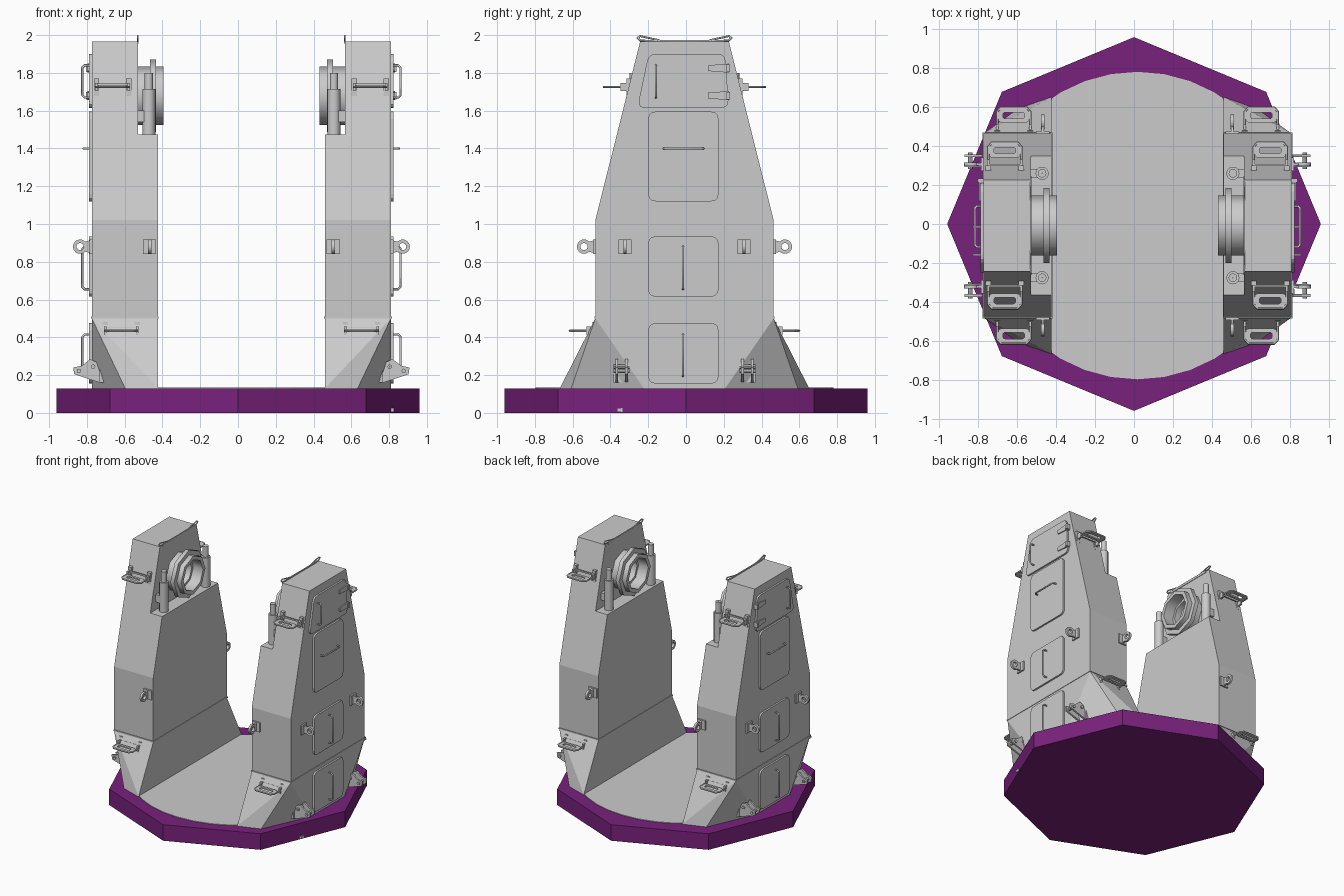
import bpy, bmesh, math
from mathutils import Vector as V, Matrix

if "Cube" in bpy.data.objects:
    bpy.data.objects.remove(bpy.data.objects["Cube"])

CX, CY = 0.018, -0.008          # the towers mirror around this point
IN, SH, OUT = 0.442, 0.548, 0.792   # inner wall, shoulder wall, outer wall


def finish(name, bm, mx=True, my=False, smooth=None, color=None):
    bmesh.ops.recalc_face_normals(bm, faces=bm.faces[:])
    me = bpy.data.meshes.new(name)
    bm.to_mesh(me)
    bm.free()
    ob = bpy.data.objects.new(name, me)
    ob.location = (CX, CY, 0) if mx else (0, 0, 0)
    bpy.context.collection.objects.link(ob)
    if smooth:
        for p in me.polygons:
            p.use_smooth = True
        me.set_sharp_from_angle(angle=math.radians(smooth))
    if mx:
        m = ob.modifiers.new("mirror", 'MIRROR')
        m.use_axis = (True, my, False)
        m.use_mirror_merge = False
    if color:
        mat = bpy.data.materials.new(name)
        mat.diffuse_color = color
        mat.use_nodes = True
        mat.node_tree.nodes["Principled BSDF"].inputs["Base Color"].default_value = mat.diffuse_color
        me.materials.append(mat)
    return ob


def prism(bm, pts, vec):
    """Polygon pushed along a vector."""
    f = bm.faces.new([bm.verts.new(p) for p in pts])
    r = bmesh.ops.extrude_face_region(bm, geom=[f], use_keep_orig=True)
    bmesh.ops.translate(bm, verts=[g for g in r["geom"] if isinstance(g, bmesh.types.BMVert)], vec=vec)


def box(bm, x0, x1, y0, y1, z0, z1):
    prism(bm, [(x0, y0, z0), (x1, y0, z0), (x1, y1, z0), (x0, y1, z0)], (0, 0, z1 - z0))


def lathe(bm, profile, centre, axis, n):
    """Closed (along, radius) profile turned around an axis."""
    q = V((0, 0, 1)).rotation_difference(V(axis))
    rings = [[bm.verts.new(V(centre) + q @ V((r * math.cos(a), r * math.sin(a), h)))
              for a in [2 * math.pi * i / n for i in range(n)]] for h, r in profile]
    for a, b in zip(rings, rings[1:] + rings[:1]):
        for i in range(n):
            j = (i + 1) % n
            bm.faces.new((a[i], a[j], b[j], b[i]))


def tube(bm, pts, r, normal, n=6):
    """Round bar along a flat path."""
    pts, N, rings = [V(p) for p in pts], V(normal), []
    for i, p in enumerate(pts):
        a = (p - pts[i - 1]).normalized() if i else (pts[1] - p).normalized()
        b = (pts[i + 1] - p).normalized() if i < len(pts) - 1 else a
        t = (a + b).normalized()
        side = N.cross(t) / max(0.5, t.dot(a))
        rings.append([bm.verts.new(p + r * (side * math.cos(k * math.tau / n) + N * math.sin(k * math.tau / n)))
                      for k in range(n)])
    for a, b in zip(rings, rings[1:]):
        for i in range(n):
            bm.faces.new((a[i], a[(i + 1) % n], b[(i + 1) % n], b[i]))
    bm.faces.new(rings[0])
    bm.faces.new(rings[-1])


def rounded(corners, r):
    """Polygon with rounded corners, as (a, b) pairs."""
    out, n = [], len(corners)
    for i in range(n):
        c = V(corners[i])
        p = c + (V(corners[i - 1]) - c).normalized() * r
        q = c + (V(corners[(i + 1) % n]) - c).normalized() * r
        out += [p * (1 - t) ** 2 + c * 2 * t * (1 - t) + q * t * t for t in (0, .33, .67, 1)]
    return out


# Octagonal base
bm = bmesh.new()
prism(bm, [(0.96 * math.cos(i * math.pi / 4), 0.96 * math.sin(i * math.pi / 4), 0) for i in range(8)], (0, 0, 0.13))
finish("base", bm, mx=False, color=(0.19, 0.015, 0.2, 1))

# Turntable disc and small edge block
bm = bmesh.new()
prism(bm, [(CX + 0.79 * math.cos(i * math.tau / 36), CY + 0.79 * math.sin(i * math.tau / 36), 0.12) for i in range(36)],
      (0, 0, 0.015))
finish("turntable_disc", bm, mx=False)
bm = bmesh.new()
box(bm, 0.79, 0.825, -0.365, -0.335, 0.005, 0.025)
finish("edge_block", bm, mx=False)

# Tower body: stepped profile, cut to a taper front and back
bm = bmesh.new()
prism(bm, [(x, -0.472, z) for x, z in ((IN, 0.5), (OUT, 0.5), (OUT, 1.965), (SH, 1.965), (SH, 1.475), (IN, 1.475))],
      (0, 0.944, 0))
for s in (-1, 1):
    cut = bmesh.ops.bisect_plane(bm, geom=bm.verts[:] + bm.edges[:] + bm.faces[:], plane_co=(0, s * 0.472, 1.02),
                                 plane_no=(0, s * 0.945, 0.237), clear_outer=True)
    bmesh.ops.holes_fill(bm, edges=[e for e in cut["geom_cut"] if isinstance(e, bmesh.types.BMEdge)], sides=0)
finish("tower_body", bm)

# Flared tower foot with chamfered corners
bm = bmesh.new()
for s in (-1, 1):
    for p in ((IN, 0.472, 0.5), (OUT, 0.472, 0.5), (IN, 0.66, 0.13), (0.615, 0.6, 0.13), (OUT, 0.215, 0.13)):
        bm.verts.new((p[0], s * p[1], p[2]))
bmesh.ops.convex_hull(bm, input=bm.verts[:])
bmesh.ops.dissolve_limit(bm, angle_limit=0.02, verts=bm.verts[:], edges=bm.edges[:])
finish("tower_foot", bm)
bm = bmesh.new()
box(bm, IN - 0.004, OUT + 0.004, -0.477, 0.477, 0.5, 0.51)
finish("foot_seam", bm)

# Access doors on the outer wall
bm = bmesh.new()
for z0, z1 in ((0.155, 0.475), (0.615, 0.935), (1.12, 1.595)):
    prism(bm, [(OUT - 0.01, y, z) for y, z in rounded([(-0.192, z0), (0.18, z0), (0.18, z1), (-0.192, z1)], 0.04)],
          (0.024, 0, 0))
prism(bm, [(OUT - 0.01, y, z) for y, z in rounded([(-0.25, 1.615), (0.235, 1.615), (0.215, 1.9), (-0.19, 1.9)], 0.04)],
      (0.024, 0, 0))
finish("access_doors", bm)

# Door handles
bm = bmesh.new()
for y, z0, z1 in ((-0.008, 0.195, 0.415), (-0.008, 0.655, 0.88), (-0.152, 1.67, 1.84)):
    tube(bm, [(OUT, y, z0), (0.83, y, z0), (0.842, y, z0 + 0.012), (0.842, y, z1 - 0.012), (0.83, y, z1), (OUT, y, z1)],
         0.006, (0, 1, 0))
tube(bm, [(OUT, -0.11, 1.4), (0.825, -0.11, 1.4), (0.835, -0.1, 1.4), (0.835, 0.09, 1.4), (0.825, 0.1, 1.4),
          (OUT, 0.1, 1.4)], 0.006, (0, 0, 1))
finish("door_handles", bm, smooth=65)

# Door hinges
bm = bmesh.new()
for z in (1.68, 1.825):
    prism(bm, [(OUT, 0.125, z - 0.015), (OUT, 0.235, z - 0.024), (OUT, 0.235, z + 0.024), (OUT, 0.125, z + 0.015)],
          (0.022, 0, 0))
    box(bm, OUT - 0.01, OUT + 0.03, 0.222, 0.242, z - 0.02, z + 0.02)
finish("door_hinges", bm)

# Trunnion bearing ring on the shoulder wall
bm = bmesh.new()
lathe(bm, [(0.55, 0.155), (0.484, 0.155), (0.484, 0.192), (0.452, 0.192), (0.452, 0.155), (0.413, 0.155),
           (0.413, 0.125), (0.50, 0.125), (0.50, 0.105), (0.55, 0.105)], (0, 0, 1.68), (1, 0, 0), 8)
finish("bearing_ring", bm, smooth=50)

# Shoulder posts
bm = bmesh.new()
lathe(bm, [(0, 0.001), (0, 0.034), (0.24, 0.034), (0.24, 0.022), (0.325, 0.022), (0.325, 0.001)],
      (0.49, 0.268, 1.474), (0, 0, 1), 12)
box(bm, 0.49, SH, 0.245, 0.29, 1.54, 1.6)
finish("shoulder_posts", bm, my=True, smooth=40)


# Lifting lugs, modelled pointing along +x and then placed
def lug(name, pos, turn, reach, r):
    bm = bmesh.new()
    box(bm, -0.01, 0.012, -0.035, 0.035, -0.038, 0.038)
    prism(bm, [(0.01, -0.006, -0.033), (reach - r * 0.7, -0.006, -r * 0.7), (reach - r * 0.7, -0.006, r * 0.7),
               (0.01, -0.006, 0.033)], (0, 0.012, 0))
    lathe(bm, [(-0.009, r), (0.009, r), (0.009, r * 0.5), (-0.009, r * 0.5)], (reach, 0, 0), (0, 1, 0), 14)
    bm.transform(Matrix.Translation(pos) @ Matrix.Rotation(turn, 4, 'Z'))
    finish(name, bm, my=True, smooth=40)


lug("outer_lug", (OUT, 0.315, 0.88), 0, 0.062, 0.038)
lug("front_lug", (0.486, 0.472, 0.88), math.pi / 2, 0.06, 0.038)


# Folding steps: brackets, bar frame and slotted tread
def step(name, x, y, z):
    bm = bmesh.new()
    for s in (-1, 1):
        box(bm, s * 0.085 - 0.014, s * 0.085 + 0.014, -0.03, 0.014, -0.048, 0.045)
        box(bm, s * 0.085 - 0.007, s * 0.085 + 0.007, 0, 0.045, -0.022, 0.022)
    box(bm, -0.085, 0.085, 0.012, 0.022, 0.008, 0.02)
    tube(bm, [(-0.085, 0.01, 0), (-0.085, 0.11, 0), (-0.065, 0.132, 0), (0.065, 0.132, 0), (0.085, 0.11, 0),
              (0.085, 0.01, 0)], 0.007, (0, 0, 1))
    outer = rounded([(-0.08, 0.055), (0.08, 0.055), (0.08, 0.13), (-0.08, 0.13)], 0.02)
    inner = rounded([(-0.055, 0.075), (0.055, 0.075), (0.055, 0.108), (-0.055, 0.108)], 0.012)
    loops = [[bm.verts.new((a, b, h)) for a, b in pts]
             for pts, h in ((outer, -0.005), (outer, 0.005), (inner, 0.005), (inner, -0.005))]
    for a, b in zip(loops, loops[1:] + loops[:1]):
        for i in range(len(a)):
            j = (i + 1) % len(a)
            bm.faces.new((a[i], a[j], b[j], b[i]))
    bm.transform(Matrix.Translation((x, y, z)))
    finish(name, bm, my=True)


step("upper_step", 0.682, 0.294, 1.725)
step("lower_step", 0.636, 0.474, 0.435)

# Tie-down brackets on the foot corners
bm = bmesh.new()
for y in (0.30, 0.352):
    prism(bm, [(x, y, z) for x, z in ((0.67, 0.17), (0.75, 0.16), (0.885, 0.205), (0.89, 0.24), (0.845, 0.25),
                                      (0.80, 0.285), (0.77, 0.27), (0.67, 0.27))], (0, 0.014, 0))
for x, z in ((0.785, 0.245), (0.86, 0.222)):
    lathe(bm, [(0, 0.001), (0, 0.012), (0.085, 0.012), (0.085, 0.001)], (x, 0.29, z), (0, 1, 0), 8)
box(bm, 0.68, 0.75, 0.29, 0.376, 0.16, 0.265)
finish("tie_down_brackets", bm, my=True)

# Looped wire guard along the top inner edge
bm = bmesh.new()
tube(bm, [(SH, 0, 1.968), (SH, 0.20, 1.97), (SH, 0.235, 1.972), (SH, 0.248, 1.985), (SH, 0.235, 1.995),
          (SH, 0.13, 1.972)], 0.005, (1, 0, 0))
box(bm, SH - 0.004, SH + 0.004, 0.0, 0.2, 1.955, 1.974)
finish("top_wire_guard", bm, my=True, smooth=65)
